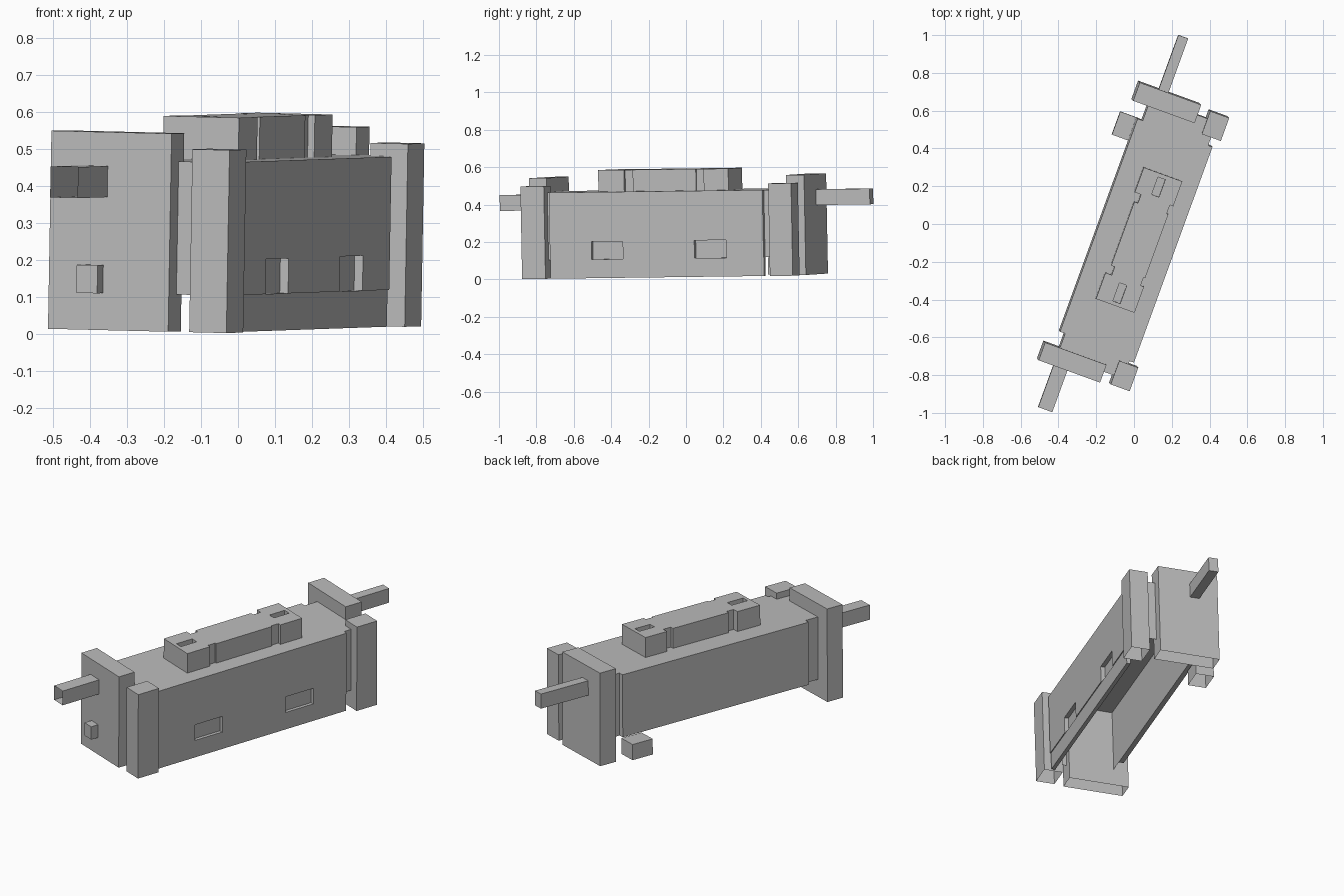
import bpy
import bmesh
from mathutils import Matrix, Euler

if "Cube" in bpy.data.objects:
    bpy.data.objects.remove(bpy.data.objects["Cube"])

# The whole hull sits turned and slightly tilted
FRAME = Matrix.Translation((-0.009, 0.0095, 0.018)) @ \
    Euler((0.012, 0.023, -0.349), 'XYZ').to_matrix().to_4x4()

grey = bpy.data.materials.new("plain_grey")
grey.use_nodes = True
grey.diffuse_color = (0.5, 0.5, 0.5, 1)
grey.node_tree.nodes["Principled BSDF"].inputs["Base Color"].default_value = (0.5, 0.5, 0.5, 1)


def finish(name, bm):
    bmesh.ops.recalc_face_normals(bm, faces=bm.faces)
    mesh = bpy.data.meshes.new(name)
    bm.to_mesh(mesh)
    bm.free()
    mesh.materials.append(grey)
    obj = bpy.data.objects.new(name, mesh)
    bpy.context.collection.objects.link(obj)
    obj.matrix_world = FRAME
    return obj


def prism(name, outline, offset, open_side=None):
    """Extrude a closed outline; optionally drop the faces on one side."""
    bm = bmesh.new()
    face = bm.faces.new([bm.verts.new(p) for p in outline])
    new = bmesh.ops.extrude_face_region(bm, geom=[face])["geom"]
    verts = [g for g in new if isinstance(g, bmesh.types.BMVert)]
    bmesh.ops.translate(bm, verts=verts, vec=offset)
    bmesh.ops.recalc_face_normals(bm, faces=bm.faces)
    if open_side:
        axis, sign = open_side
        gone = [f for f in bm.faces if f.normal[axis] * sign > 0.9]
        bmesh.ops.delete(bm, geom=gone, context='FACES')
    return finish(name, bm)


def box(name, x, y, z, open_side=None):
    outline = [(x[0], y[0], z[0]), (x[1], y[0], z[0]), (x[1], y[1], z[0]), (x[0], y[1], z[0])]
    return prism(name, outline, (0, 0, z[1] - z[0]), open_side)


BOTTOM = (2, -1)
ROOF, SILL = 0.46, 0.1

# Hollow hull, open underneath
box("hull", (-0.143, 0.228), (-0.79, 0.657), (SILL, ROOF), BOTTOM)
box("right_panel", (-0.172, -0.143), (-0.67, 0.53), (SILL, ROOF))

# Side panel with two openings notched into its lower edge
ports = [(-0.453, -0.275), (0.132, 0.313)]
profile = [(-0.69, SILL)]
for lo, hi in ports:
    profile += [(lo, SILL), (lo, 0.195), (hi, 0.195), (hi, SILL)]
profile += [(0.525, SILL), (0.525, ROOF), (-0.69, ROOF)]
prism("left_panel", [(0.228, y, z) for y, z in profile], (0.024, 0, 0))
box("left_skirt", (0.225, 0.247), (-0.69, 0.525), (0, SILL))

# End plates and corner posts
ends = {"front": ((-0.85, -0.75), (-0.84, -0.707)),
        "back": ((0.612, 0.715), (0.57, 0.70))}
for end, (plate_y, post_y) in ends.items():
    box(end + "_plate", (-0.228, 0.118), plate_y, (0, 0.536), BOTTOM)
    box(end + "_post", (0.175, 0.282), post_y, (0, 0.495), BOTTOM)
box("corner_foot", (-0.262, -0.158), (0.40, 0.53), (0, 0.09), BOTTOM)

# Bars and stud on the end plates
box("front_bar", (-0.143, -0.064), (-1.085, -0.85), (0.36, 0.444), (1, -1))
box("back_bar", (-0.12, -0.065), (0.715, 1.02), (0.37, 0.454))
box("front_stud", (-0.132, -0.072), (-0.895, -0.85), (0.1, 0.176))

# Roof block with side grooves
steps = [(-0.44, 0), (-0.293, 0), (-0.293, 2), (-0.247, 2), (-0.247, 1),
         (0.112, 1), (0.112, 2), (0.16, 2), (0.16, 0), (0.30, 0)]
left_x, right_x = (0.162, 0.152, 0.143), (-0.055, -0.040, -0.02)
outline = [(left_x[s], y, ROOF) for y, s in steps]
outline += [(right_x[s], y, ROOF) for y, s in reversed(steps)]
block = prism("roof_block", outline, (0, 0, 0.115))

# Two slots sunk into the roof block
for i, slot_y in enumerate([(-0.42, -0.318), (0.18, 0.278)]):
    cutter = box("slot_cutter", (0.033, 0.074), slot_y, (0.53, 0.62))
    cutter.hide_render = True
    mod = block.modifiers.new("slot", 'BOOLEAN')
    mod.operation, mod.object, mod.solver = 'DIFFERENCE', cutter, 'EXACT'
    bpy.context.view_layer.objects.active = block
    bpy.ops.object.modifier_apply(modifier=mod.name)
    bpy.data.objects.remove(cutter)
